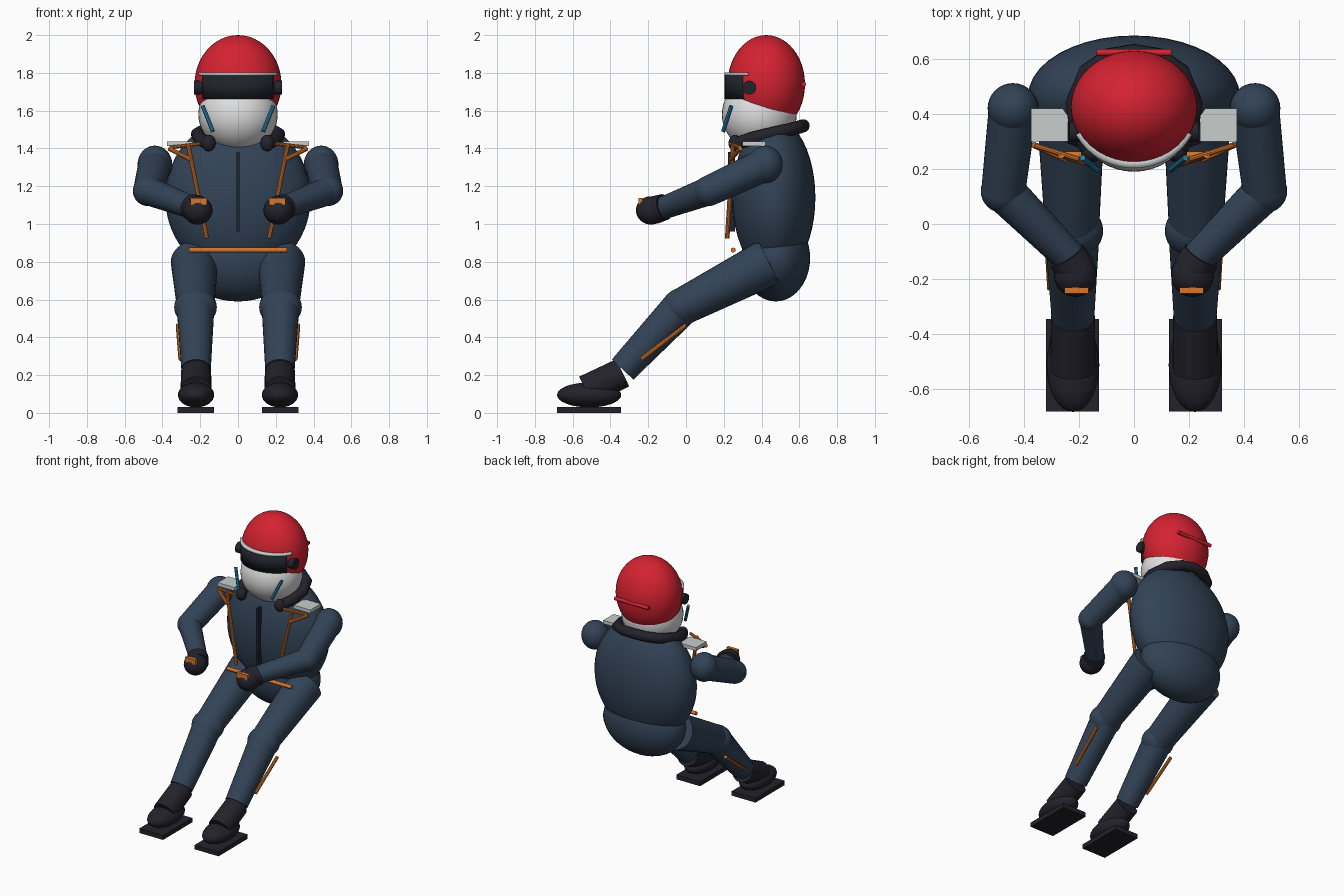
import bpy, math
from mathutils import Vector

if "Cube" in bpy.data.objects:
    bpy.data.objects.remove(bpy.data.objects["Cube"])


def material(name, rgb):
    m = bpy.data.materials.new(name)
    m.diffuse_color = (*rgb, 1)
    m.use_nodes = True
    m.node_tree.nodes["Principled BSDF"].inputs["Base Color"].default_value = m.diffuse_color
    return m


NAVY = material("navy_fabric", (0.032, 0.056, 0.094))
RED = material("red_shell", (0.66, 0.016, 0.03))
WHITE = material("white_shell", (0.74, 0.74, 0.74))
SILVER = material("pale_grey", (0.58, 0.62, 0.61))
BLACK = material("black_rubber", (0.017, 0.016, 0.024))
VISOR = material("dark_visor", (0.014, 0.016, 0.024))
ZIP = material("dark_zip", (0.012, 0.018, 0.032))
ORANGE = material("orange_strap", (0.66, 0.18, 0.025))
BLUE = material("blue_strip", (0.02, 0.22, 0.42))


def finish(name, mat, smooth=True):
    o = bpy.context.object
    o.name = name
    o.data.materials.append(mat)
    if smooth:
        bpy.ops.object.shade_smooth_by_angle(angle=math.radians(35))
    return o


def ellipsoid(name, loc, radii, mat, seg=40, rings=24):
    bpy.ops.mesh.primitive_uv_sphere_add(segments=seg, ring_count=rings, location=loc)
    bpy.context.object.scale = radii
    bpy.ops.object.transform_apply(location=False, rotation=False)
    return finish(name, mat)


def tube(name, a, b, r1, r2, mat, sides=32):
    """Tapered cylinder from a to b."""
    a, b = Vector(a), Vector(b)
    d = b - a
    bpy.ops.mesh.primitive_cone_add(vertices=sides, radius1=r1, radius2=r2, depth=d.length,
                                    location=(a + b) / 2,
                                    rotation=d.to_track_quat('Z', 'Y').to_euler())
    return finish(name, mat)


def box(name, lo, hi, mat):
    lo, hi = Vector(lo), Vector(hi)
    bpy.ops.mesh.primitive_cube_add(size=1, location=(lo + hi) / 2)
    bpy.context.object.scale = hi - lo
    bpy.ops.object.transform_apply(location=False, rotation=False)
    return finish(name, mat, False)


def face_band(name, rx, ry, z0, z1, half_angle, thick, mat, n=28):
    """Curved strip wrapped around the front of the helmet."""
    verts, faces = [], []
    for i in range(n + 1):
        t = math.radians(half_angle) * (2 * i / n - 1)
        for z in (z0, z1):
            verts.append((rx * math.sin(t), 0.425 - ry * math.cos(t), z))
    for i in range(n):
        faces.append((2 * i, 2 * i + 2, 2 * i + 3, 2 * i + 1))
    me = bpy.data.meshes.new(name)
    me.from_pydata(verts, [], faces)
    o = bpy.data.objects.new(name, me)
    bpy.context.collection.objects.link(o)
    bpy.ops.object.select_all(action='DESELECT')
    o.select_set(True)
    bpy.context.view_layer.objects.active = o
    finish(name, mat)
    m = o.modifiers.new("thickness", 'SOLIDIFY')
    m.thickness = thick
    m.offset = -1
    return o


# Body
ellipsoid("torso", (0, 0.465, 1.14), (0.385, 0.22, 0.42), NAVY)
ellipsoid("pelvis", (0, 0.475, 0.82), (0.31, 0.182, 0.23), NAVY)
box("front_zip", (-0.009, 0.222, 0.96), (0.009, 0.26, 1.38), ZIP)
tube("belt", (-0.26, 0.25, 0.862), (0.26, 0.25, 0.862), 0.013, 0.013, ORANGE, 12)

# Helmet
ellipsoid("helmet_shell", (0, 0.425, 1.74), (0.23, 0.205, 0.26), RED)
ellipsoid("chin_guard", (0, 0.388, 1.58), (0.21, 0.198, 0.195), WHITE)
face_band("visor", 0.232, 0.22, 1.662, 1.785, 54, 0.03, VISOR)
face_band("visor_trim", 0.236, 0.222, 1.785, 1.803, 63, 0.03, SILVER)
tube("helmet_rear_bar", (-0.137, 0.623, 1.74), (0.137, 0.623, 1.74), 0.013, 0.013, RED, 12)

# Neck collar, open at the front
cu = bpy.data.curves.new("neck_collar", 'CURVE')
cu.dimensions = '3D'
cu.bevel_depth = 0.035
cu.bevel_resolution = 4
cu.use_fill_caps = True
half = [(0.155, 0.265, 1.425), (0.2, 0.34, 1.45), (0.215, 0.44, 1.475),
        (0.17, 0.55, 1.5), (0.09, 0.605, 1.515)]
path = half + [(0, 0.62, 1.52)] + [(-x, y, z) for x, y, z in reversed(half)]
sp = cu.splines.new('POLY')
sp.points.add(len(path) - 1)
for p, c in zip(sp.points, path):
    p.co = (*c, 1)
collar = bpy.data.objects.new("neck_collar", cu)
bpy.context.collection.objects.link(collar)
cu.materials.append(BLACK)

for s, side in ((-1, "right"), (1, "left")):
    def P(x, y, z):
        return (s * x, y, z)

    def sbox(name, lo, hi, mat):
        xs = sorted((s * lo[0], s * hi[0]))
        return box(side + name, (xs[0], *lo[1:]), (xs[1], *hi[1:]), mat)

    # Helmet fittings and collar ends
    tube(side + "_visor_pivot", P(0.19, 0.335, 1.722), P(0.234, 0.335, 1.722), 0.037, 0.037, BLACK, 20)
    tube(side + "_chin_strip", P(0.187, 0.24, 1.625), P(0.133, 0.197, 1.49), 0.011, 0.011, BLUE, 8)
    ellipsoid(side + "_collar_end", P(0.155, 0.26, 1.428), (0.038, 0.035, 0.044), BLACK, 20, 12)

    # Shoulder pads and harness straps
    sbox("_shoulder_pad", (0.24, 0.3, 1.413), (0.375, 0.42, 1.438), SILVER)
    tube(side + "_chest_strap", P(0.265, 0.25, 1.425), P(0.165, 0.218, 0.925), 0.012, 0.012, ORANGE, 10)
    tube(side + "_upper_strap", P(0.365, 0.288, 1.4), P(0.25, 0.235, 1.34), 0.012, 0.012, ORANGE, 10)
    tube(side + "_inner_strap", P(0.36, 0.285, 1.405), P(0.2, 0.235, 1.425), 0.01, 0.01, ORANGE, 10)

    # Arm
    shoulder, elbow = P(0.44, 0.42, 1.315), P(0.475, 0.12, 1.175)
    wrist = P(0.235, -0.12, 1.085)
    ellipsoid(side + "_shoulder", shoulder, (0.092, 0.092, 0.1), NAVY, 32, 16)
    tube(side + "_upper_arm", shoulder, elbow, 0.088, 0.08, NAVY)
    ellipsoid(side + "_elbow", elbow, (0.082, 0.08, 0.08), NAVY, 32, 16)
    tube(side + "_forearm", elbow, wrist, 0.076, 0.06, NAVY)
    tube(side + "_glove_cuff", P(0.245, -0.115, 1.09), P(0.212, -0.165, 1.075), 0.07, 0.074, BLACK, 24)
    ellipsoid(side + "_glove", P(0.213, -0.185, 1.072), (0.078, 0.08, 0.075), BLACK, 28, 16)
    sbox("_knuckle_strap", (0.165, -0.252, 1.1), (0.252, -0.23, 1.138), ORANGE)

    # Leg
    hip, knee, ankle = P(0.23, 0.44, 0.798), P(0.225, -0.025, 0.56), P(0.222, -0.335, 0.23)
    tube(side + "_thigh", hip, knee, 0.126, 0.098, NAVY)
    ellipsoid(side + "_knee", knee, (0.113, 0.1, 0.1), NAVY, 32, 16)
    tube(side + "_shin", knee, ankle, 0.1, 0.078, NAVY)
    tube(side + "_shin_stripe", P(0.318, 0.0, 0.465), P(0.304, -0.235, 0.285), 0.012, 0.012, ORANGE, 10)

    # Boot and sole
    tube(side + "_boot_shaft", P(0.222, -0.335, 0.212), P(0.222, -0.53, 0.118), 0.08, 0.082, BLACK)
    ellipsoid(side + "_boot_foot", P(0.222, -0.513, 0.095), (0.096, 0.17, 0.066), BLACK, 32, 16)
    sbox("_boot_sole", (0.128, -0.682, 0.0), (0.32, -0.345, 0.032), BLACK)
